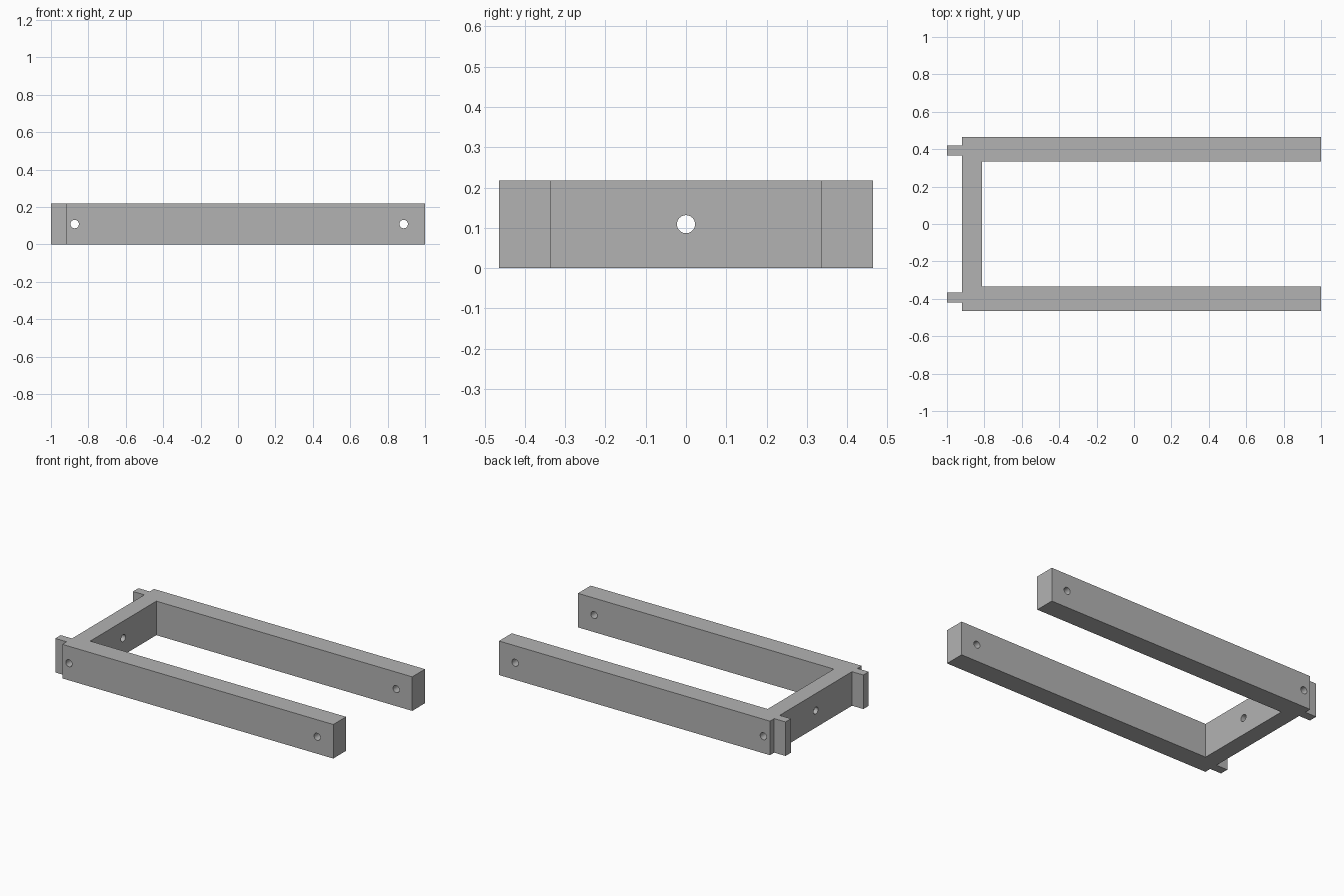
import bpy
import bmesh
from math import pi

if "Cube" in bpy.data.objects:
    bpy.data.objects.remove(bpy.data.objects["Cube"], do_unlink=True)

HEIGHT = 0.218
HOLE_RADIUS = 0.0225

# Single plain grey
grey = bpy.data.materials.new("plain_grey")
grey.use_nodes = True
colour = (0.45, 0.45, 0.45, 1)
grey.diffuse_color = colour
grey.node_tree.nodes["Principled BSDF"].inputs["Base Color"].default_value = colour

# Half outline of the U-shaped frame with its end tab, mirrored across y = 0
half = [(-0.813, 0.335), (1, 0.335), (1, 0.464), (-0.92, 0.464),
        (-0.92, 0.421), (-1, 0.421), (-1, 0.366), (-0.92, 0.366)]
outline = half + [(x, -y) for x, y in reversed(half)]

# Extrude the outline to full height
bm = bmesh.new()
face = bm.faces.new([bm.verts.new((x, y, 0)) for x, y in outline])
extruded = bmesh.ops.extrude_face_region(bm, geom=[face])
top = [v for v in extruded["geom"] if isinstance(v, bmesh.types.BMVert)]
bmesh.ops.translate(bm, verts=top, vec=(0, 0, HEIGHT))
bmesh.ops.recalc_face_normals(bm, faces=bm.faces)
mesh = bpy.data.meshes.new("u_frame")
bm.to_mesh(mesh)
bm.free()
mesh.materials.append(grey)
frame = bpy.data.objects.new("u_frame", mesh)
bpy.context.collection.objects.link(frame)


def drill(name, x, length, rotation):
    """Cut a round bolt hole through the frame at mid height."""
    bpy.ops.mesh.primitive_cylinder_add(vertices=32, radius=HOLE_RADIUS, depth=length,
                                        location=(x, 0, HEIGHT / 2), rotation=rotation)
    cutter = bpy.context.object
    cutter.name = name
    cutter.hide_render = True
    cutter.data.materials.append(grey)
    cut = frame.modifiers.new(name, "BOOLEAN")
    cut.operation = "DIFFERENCE"
    cut.solver = "EXACT"
    cut.object = cutter
    bpy.context.view_layer.objects.active = frame
    bpy.ops.object.modifier_apply(modifier=cut.name)
    bpy.data.objects.remove(cutter, do_unlink=True)


# Bolt holes across both arms, and one through the crossbar
drill("crossbar_end_hole", -0.873, 1.2, (pi / 2, 0, 0))
drill("arm_tip_hole", 0.886, 1.2, (pi / 2, 0, 0))
drill("crossbar_centre_hole", -0.866, 0.3, (0, pi / 2, 0))

# Smooth hole walls, crisp frame edges
bpy.ops.object.select_all(action="DESELECT")
frame.select_set(True)
bpy.context.view_layer.objects.active = frame
bpy.ops.object.shade_smooth_by_angle(angle=pi / 6)
